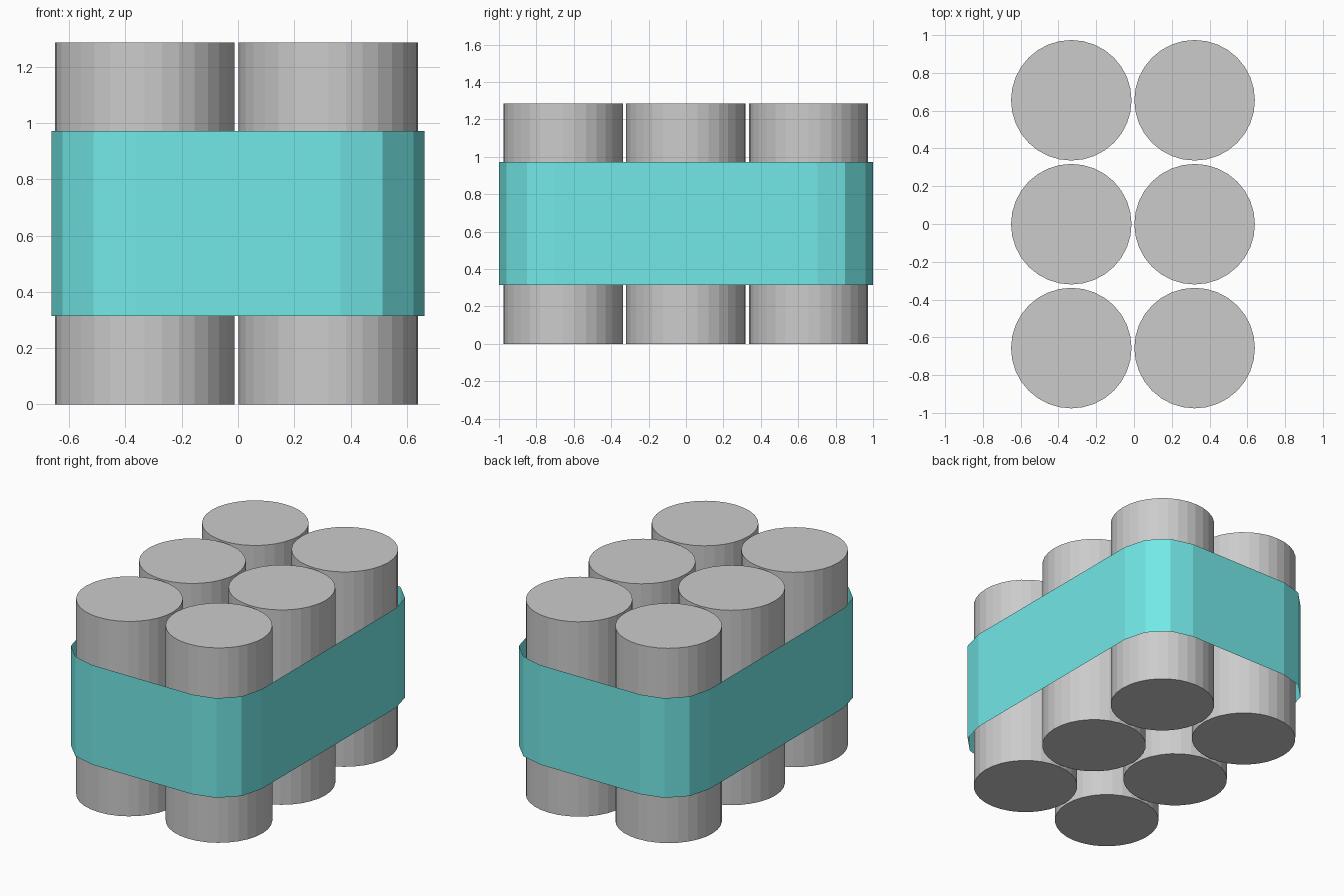
import bpy, bmesh
from math import cos, sin, pi

if "Cube" in bpy.data.objects:
    bpy.data.objects.remove(bpy.data.objects["Cube"])

RADIUS, HEIGHT = 0.319, 1.285
BAND_X, BAND_Y, CORNER = 0.663, 1.0, 0.298
BAND_Z0, BAND_Z1 = 0.315, 0.972


def finish(name, bm):
    mesh = bpy.data.meshes.new(name)
    bm.to_mesh(mesh)
    bm.free()
    obj = bpy.data.objects.new(name, mesh)
    bpy.context.collection.objects.link(obj)
    return obj


# Six faceted cans in a 2 x 3 pack
for col, x in enumerate((-0.332, 0.321)):
    for row, y in enumerate((-0.657, -0.001, 0.655)):
        bm = bmesh.new()
        bmesh.ops.create_cone(bm, cap_ends=True, segments=32,
                              radius1=RADIUS, radius2=RADIUS, depth=HEIGHT)
        can = finish(f"can_{col + 1}_{row + 1}", bm)
        can.location = (x, y, HEIGHT / 2)

# Paper-thin open wrap: rounded rectangle with three facets per corner
outline = []
for i, (sx, sy) in enumerate(((1, 1), (-1, 1), (-1, -1), (1, -1))):
    for k in range(4):
        a = i * pi / 2 + k * pi / 6
        outline.append((sx * (BAND_X - CORNER) + CORNER * cos(a),
                        sy * (BAND_Y - CORNER) + CORNER * sin(a)))

bm = bmesh.new()
low = [bm.verts.new((x, y, BAND_Z0)) for x, y in outline]
high = [bm.verts.new((x, y, BAND_Z1)) for x, y in outline]
for i in range(len(outline)):
    j = (i + 1) % len(outline)
    bm.faces.new((low[i], low[j], high[j], high[i]))
band = finish("wrap_band", bm)

teal = bpy.data.materials.new("teal")
teal.diffuse_color = (0.17, 0.81, 0.80, 1)
teal.use_nodes = True
teal.node_tree.nodes["Principled BSDF"].inputs["Base Color"].default_value = teal.diffuse_color
band.data.materials.append(teal)
